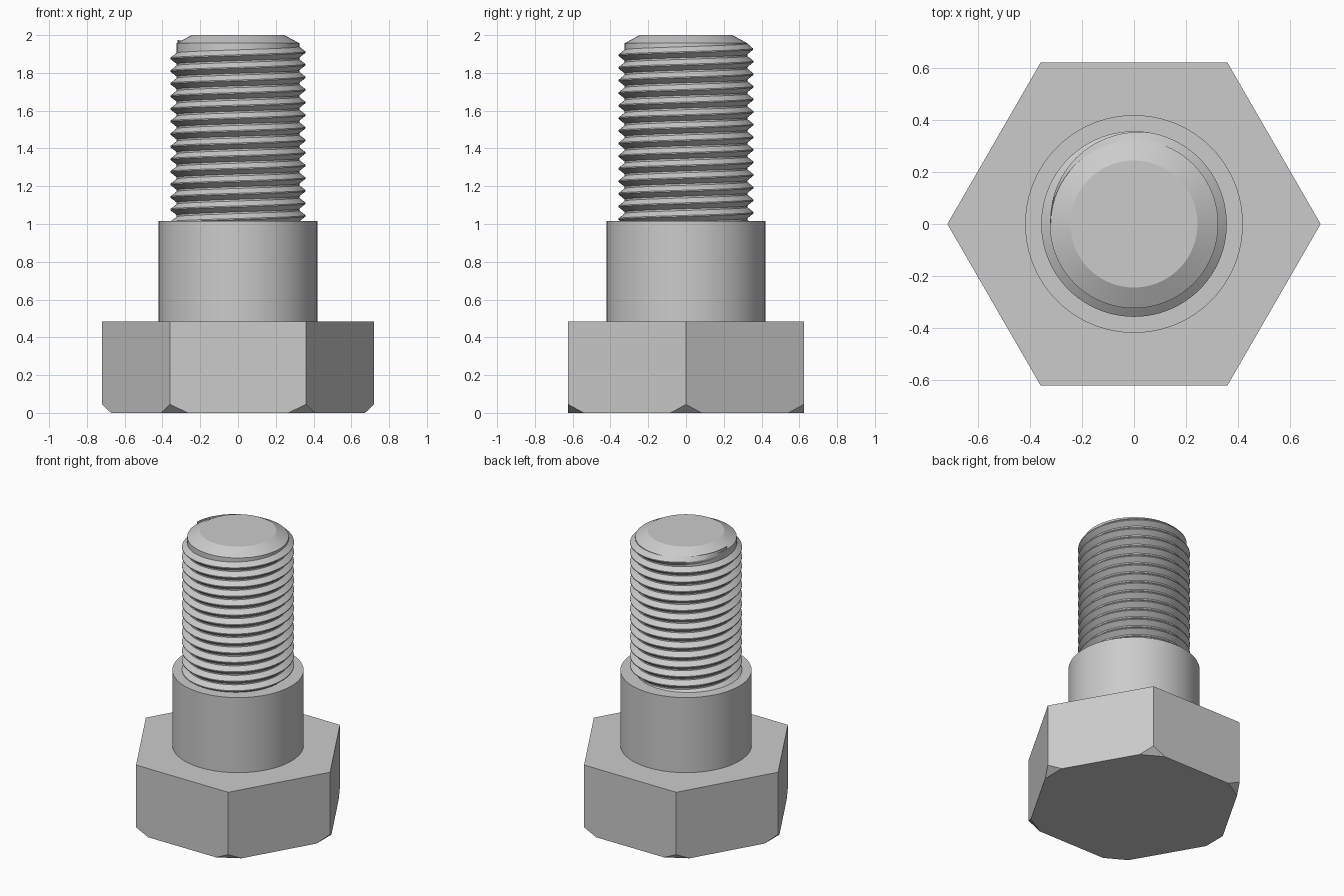
import bpy, bmesh, math
from mathutils import Vector

cube = bpy.data.objects.get("Cube")
if cube:
    bpy.data.objects.remove(cube, do_unlink=True)

steel = bpy.data.materials.new("grey_steel")
steel.use_nodes = True
GREY = (0.6, 0.6, 0.6, 1)
steel.diffuse_color = GREY
steel.node_tree.nodes["Principled BSDF"].inputs["Base Color"].default_value = GREY

SEGMENTS = 96


def finish(bm, name, smooth=True):
    bmesh.ops.recalc_face_normals(bm, faces=bm.faces)
    mesh = bpy.data.meshes.new(name)
    bm.to_mesh(mesh)
    bm.free()
    mesh.materials.append(steel)
    obj = bpy.data.objects.new(name, mesh)
    bpy.context.collection.objects.link(obj)
    if smooth:
        bpy.ops.object.select_all(action='DESELECT')
        obj.select_set(True)
        bpy.context.view_layer.objects.active = obj
        bpy.ops.object.shade_smooth_by_angle(angle=math.radians(20))
    return obj


def turned(name, profile):
    """Solid of revolution with flat end caps, from (radius, height) pairs."""
    bm = bmesh.new()
    rings = []
    for r, z in profile:
        rings.append([bm.verts.new((r * math.cos(a), r * math.sin(a), z))
                      for a in (math.tau * i / SEGMENTS for i in range(SEGMENTS))])
    for low, high in zip(rings, rings[1:]):
        for i in range(SEGMENTS):
            j = (i + 1) % SEGMENTS
            bm.faces.new((low[i], low[j], high[j], high[i]))
    bm.faces.new(rings[0][::-1])
    bm.faces.new(rings[-1])
    return finish(bm, name)


# Hexagonal head with its lower corners cut off flat
HEAD_R, HEAD_H = 0.72, 0.485
CUT_H, CUT_IN = 0.045, 0.0475
bm = bmesh.new()
bottom = bm.faces.new([bm.verts.new((HEAD_R * math.cos(a), HEAD_R * math.sin(a), 0))
                       for a in (math.tau * i / 6 for i in range(6))])
top = bmesh.ops.extrude_face_region(bm, geom=[bottom], use_keep_orig=True)
bmesh.ops.translate(bm, vec=(0, 0, HEAD_H),
                    verts=[v for v in top["geom"] if isinstance(v, bmesh.types.BMVert)])
for i in range(6):
    out = Vector((math.cos(math.tau * i / 6), math.sin(math.tau * i / 6), 0))
    cut = bmesh.ops.bisect_plane(
        bm, geom=bm.verts[:] + bm.edges[:] + bm.faces[:],
        plane_co=out * HEAD_R + Vector((0, 0, CUT_H)),
        plane_no=out * CUT_H - Vector((0, 0, CUT_IN)), clear_outer=True)
    rim = [e for e in cut["geom_cut"] if isinstance(e, bmesh.types.BMEdge)]
    bmesh.ops.holes_fill(bm, edges=rim, sides=0)
finish(bm, "hex_head", smooth=False)

# Plain shoulder and the threaded core with its chamfered tip
SHOULDER_TOP = 1.015
turned("shoulder", [(0.42, HEAD_H), (0.42, SHOULDER_TOP)])
turned("threaded_core", [(0.325, SHOULDER_TOP), (0.325, 1.957), (0.245, 2.0)])

# Right-handed thread ridge, sunk into the shoulder and fading out at the tip
PITCH, TURNS = 0.0667, 14
ROOT_R, CREST_R = 0.321, 0.358
FADE_START, FADE_END = 1.4, math.pi
bm = bmesh.new()
previous = None
start = -TURNS * math.tau
steps = int((FADE_END - start) / math.tau * SEGMENTS)
for s in range(steps + 1):
    a = start + (FADE_END - start) * s / steps
    fade = min(1, (FADE_END - a) / (FADE_END - FADE_START))
    crest = ROOT_R + (CREST_R - ROOT_R) * fade
    z = 1.91 + PITCH * a / math.tau
    section = [bm.verts.new((r * math.cos(a), r * math.sin(a), z + dz))
               for r, dz in ((ROOT_R, -0.032), (crest, -0.003),
                             (crest, 0.003), (ROOT_R, 0.032))]
    if previous:
        for k in range(4):
            n = (k + 1) % 4
            bm.faces.new((previous[k], section[k], section[n], previous[n]))
    else:
        bm.faces.new(section)
    previous = section
bm.faces.new(previous[::-1])
finish(bm, "screw_thread")
